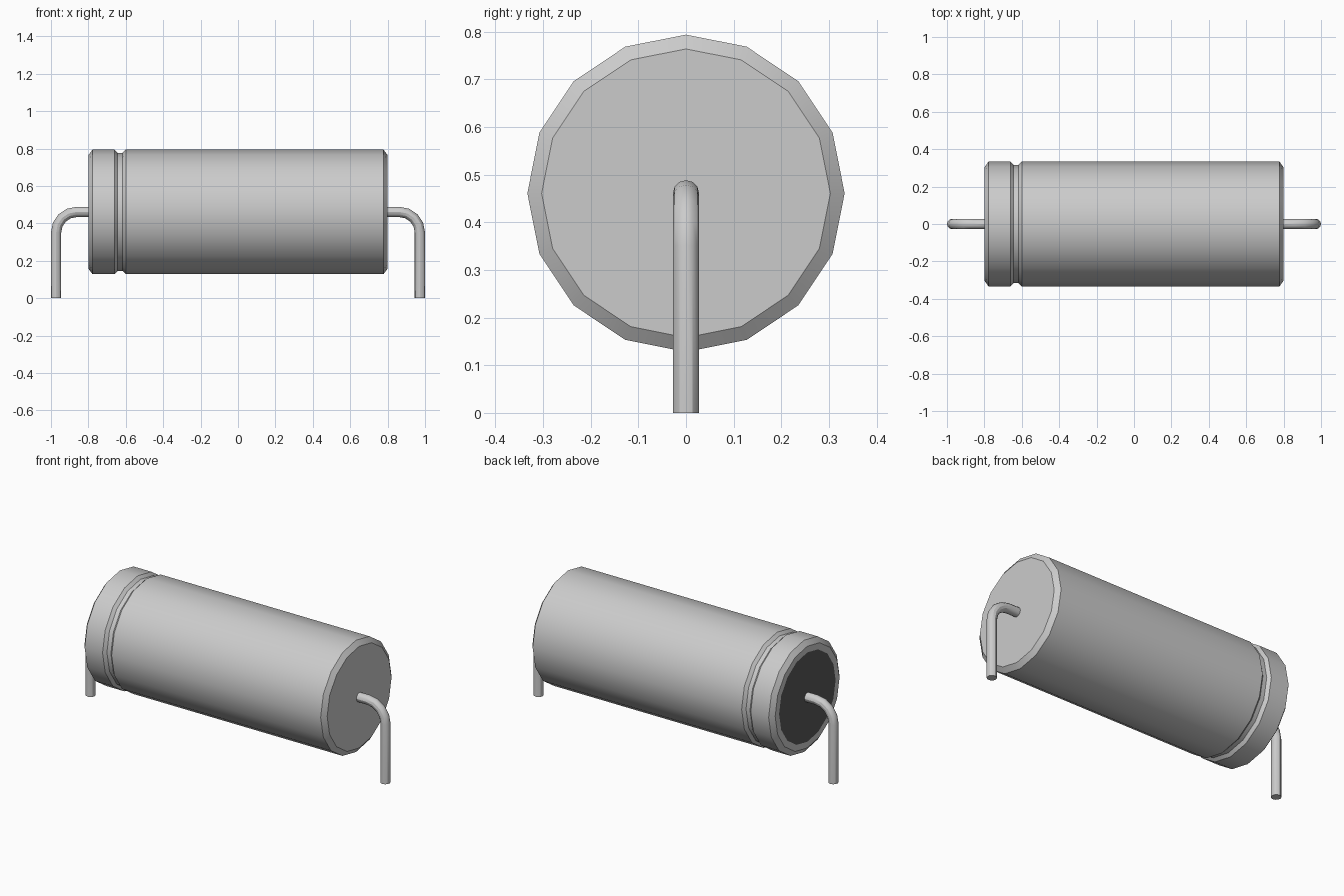
import bpy, bmesh, math
from mathutils import Vector

cube = bpy.data.objects.get("Cube")
if cube:
    bpy.data.objects.remove(cube)

AXIS_Z = 0.461      # height of the can's axis
LEAD_R = 0.0275
LEAD_X = 1.0 - LEAD_R
BEND_R = 0.11


def material(name, value):
    mat = bpy.data.materials.new(name)
    mat.use_nodes = True
    color = (value, value, value, 1.0)
    mat.diffuse_color = color
    mat.node_tree.nodes["Principled BSDF"].inputs["Base Color"].default_value = color
    return mat


metal = material("light grey metal", 0.60)
rubber = material("dark seal", 0.10)


def loft(name, stations, sides, mats):
    """Tube through (centre, tilt angle in xz, radius) stations, capped at both ends."""
    bm = bmesh.new()
    rings = []
    for centre, tilt, radius in stations:
        up = Vector((-math.sin(tilt), 0, math.cos(tilt)))
        ring = []
        for i in range(sides):
            a = 2 * math.pi * i / sides
            offset = up * math.cos(a) + Vector((0, math.sin(a), 0))
            ring.append(bm.verts.new(Vector(centre) + offset * radius))
        rings.append(ring)
    for r0, r1 in zip(rings, rings[1:]):
        for i in range(sides):
            j = (i + 1) % sides
            bm.faces.new((r0[i], r0[j], r1[j], r1[i]))
    start = bm.faces.new(rings[0])
    bm.faces.new(rings[-1])
    start.material_index = len(mats) - 1     # last material goes on the first cap
    bmesh.ops.recalc_face_normals(bm, faces=bm.faces)
    mesh = bpy.data.meshes.new(name)
    bm.to_mesh(mesh)
    bm.free()
    for mat in mats:
        mesh.materials.append(mat)
    obj = bpy.data.objects.new(name, mesh)
    bpy.context.collection.objects.link(obj)
    bpy.ops.object.select_all(action='DESELECT')
    obj.select_set(True)
    bpy.context.view_layer.objects.active = obj
    bpy.ops.object.shade_smooth_by_angle(angle=math.radians(30))
    return obj


# Can: seal disc, rim, chamfer, crimped groove, long wall, chamfer
profile = [(-0.80, 0.266), (-0.80, 0.303), (-0.778, 0.333), (-0.66, 0.333),
           (-0.643, 0.316), (-0.617, 0.316), (-0.60, 0.333),
           (0.778, 0.333), (0.80, 0.303)]
loft("can", [((x, 0, AXIS_Z), 0, r) for x, r in profile], 16, [metal, rubber])

# Wire leads: out of the can's ends, round a bend, then down to the ground
for side, name in ((1, "left_lead"), (-1, "right_lead")):
    path = [((side * 0.795, 0, AXIS_Z), 0, LEAD_R)]
    for step in range(5):
        a = math.radians(90) * step / 4
        x = LEAD_X - BEND_R + BEND_R * math.sin(a)
        z = AXIS_Z - BEND_R + BEND_R * math.cos(a)
        path.append(((side * x, 0, z), -side * a, LEAD_R))
    path.append(((side * LEAD_X, 0, 0), -side * math.radians(90), LEAD_R))
    loft(name, path, 12, [metal])
